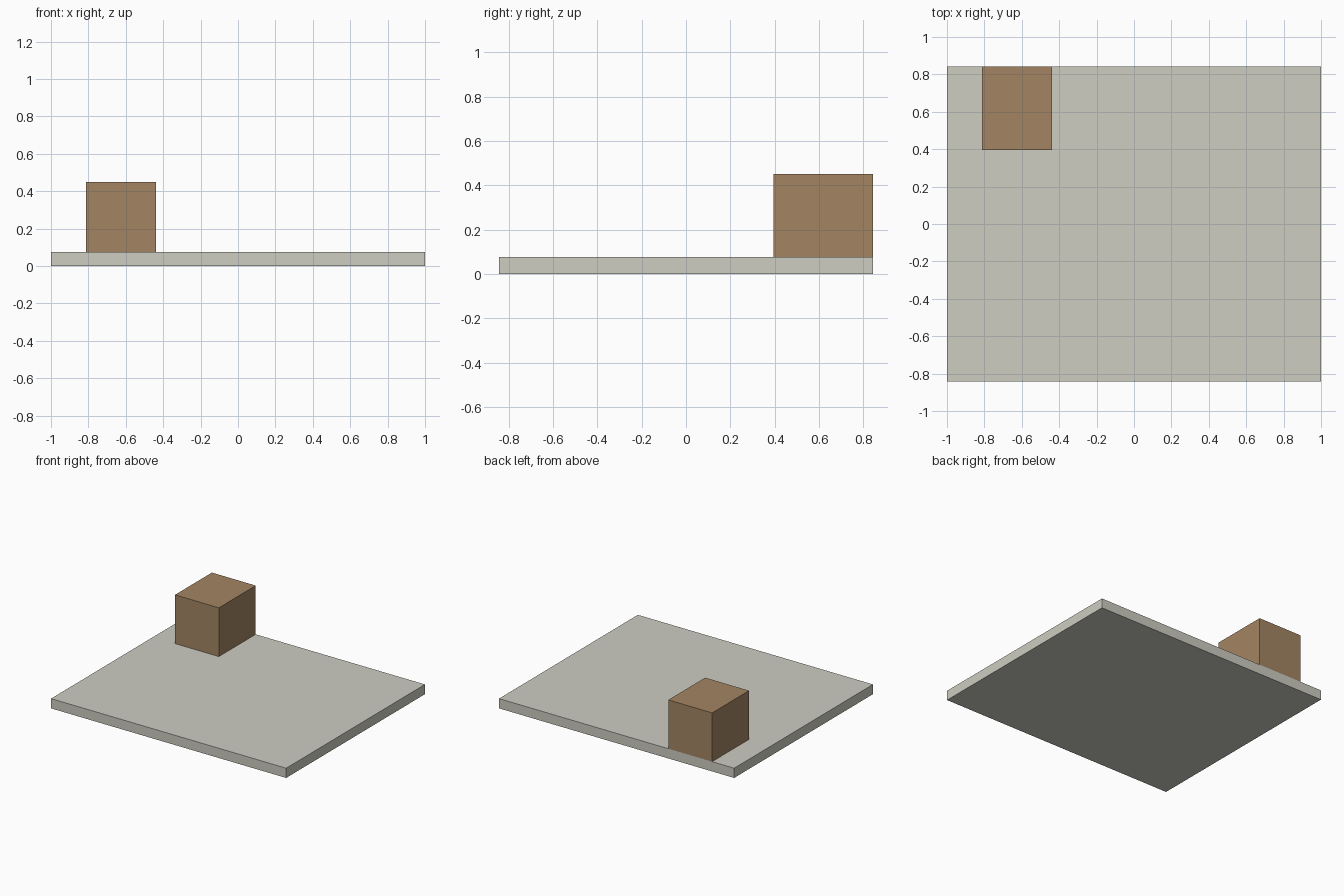
import bpy

if "Cube" in bpy.data.objects:
    bpy.data.objects.remove(bpy.data.objects["Cube"])


def material(name, rgb):
    mat = bpy.data.materials.new(name)
    mat.diffuse_color = (*rgb, 1.0)
    mat.use_nodes = True
    mat.node_tree.nodes["Principled BSDF"].inputs["Base Color"].default_value = mat.diffuse_color
    return mat


def box(name, x, y, z, mat):
    """Box spanning the given (min, max) ranges."""
    bpy.ops.mesh.primitive_cube_add(size=1)
    obj = bpy.context.object
    obj.name = name
    for v in obj.data.vertices:
        v.co = [lo + (hi - lo) * (c + 0.5) for c, (lo, hi) in zip(v.co, (x, y, z))]
    obj.data.materials.append(mat)
    return obj


HALF_DEPTH = 0.843
SLAB_TOP = 0.075

stone = material("pale_stone", (0.61, 0.61, 0.54))
brown = material("brown", (0.37, 0.235, 0.125))

# Flat base slab
box("base_slab", (-1, 1), (-HALF_DEPTH, HALF_DEPTH), (0, SLAB_TOP), stone)

# Block standing flush with the back edge
box("block", (-0.8125, -0.4395), (0.395, HALF_DEPTH), (SLAB_TOP, 0.45), brown)
